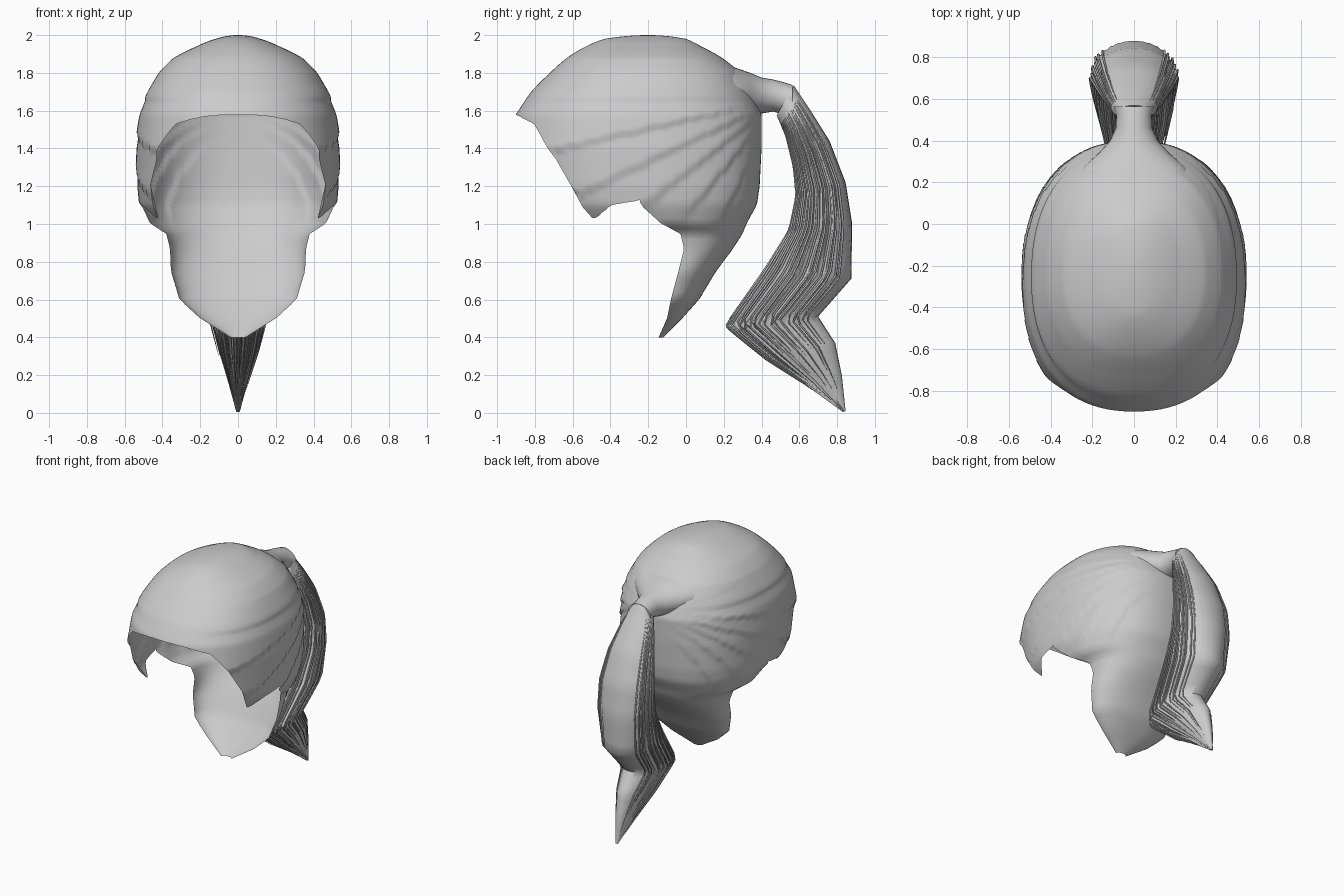
import bpy, bmesh, math, random
from mathutils import Vector

random.seed(4)
if "Cube" in bpy.data.objects:
    bpy.data.objects.remove(bpy.data.objects["Cube"], do_unlink=True)

grey = bpy.data.materials.new("hair_grey")
grey.use_nodes = True
grey.diffuse_color = (0.6, 0.6, 0.6, 1)
grey.node_tree.nodes["Principled BSDF"].inputs["Base Color"].default_value = (0.6, 0.6, 0.6, 1)


def lookup(rows, key):
    """Linear interpolation in rows whose first value ascends."""
    if key <= rows[0][0]:
        return rows[0][1:]
    for a, b in zip(rows, rows[1:]):
        if key <= b[0]:
            f = (key - a[0]) / (b[0] - a[0])
            return [p + (q - p) * f for p, q in zip(a[1:], b[1:])]
    return rows[-1][1:]


def finish(name, bm, angle):
    bmesh.ops.remove_doubles(bm, verts=bm.verts, dist=0.0005)
    bmesh.ops.recalc_face_normals(bm, faces=bm.faces)
    mesh = bpy.data.meshes.new(name)
    bm.to_mesh(mesh)
    bm.free()
    mesh.materials.append(grey)
    ob = bpy.data.objects.new(name, mesh)
    bpy.context.collection.objects.link(ob)
    bpy.ops.object.select_all(action='DESELECT')
    ob.select_set(True)
    bpy.context.view_layer.objects.active = ob
    bpy.ops.object.shade_smooth_by_angle(angle=math.radians(angle))


def skin(bm, rows, closed=False):
    """Bridge rows of points with quads."""
    grid = [[bm.verts.new(p) for p in row] for row in rows]
    n = len(rows[0])
    for a, b in zip(grid, grid[1:]):
        for i in range(n if closed else n - 1):
            j = (i + 1) % n
            bm.faces.new((a[i], a[j], b[j], b[i]))
    return grid


# Head sections: height, half width, centre y, front y, back y
HEAD = [(2.0, 0, -.2, -.2, -.2), (1.98, .12, -.2, -.43, .0), (1.94, .22, -.22, -.53, .08),
        (1.88, .34, -.23, -.63, .19), (1.8, .42, -.24, -.72, .29), (1.7, .475, -.25, -.82, .35),
        (1.58, .515, -.27, -.9, .4), (1.4, .53, -.27, -.93, .4), (1.2, .525, -.26, -.86, .39),
        (1.1, .51, -.24, -.82, .375), (1.0, .46, -.13, -.75, .32), (.95, .38, -.03, -.6, .3),
        (.87, .36, -.01, -.5, .25), (.75, .355, -.04, -.4, .16), (.6, .31, -.08, -.3, .07),
        (.5, .2, -.1, -.2, -.02), (.4, .04, -.145, -.16, -.12)]
DEPTH = [(math.sqrt(2 - r[0]),) + r[1:] for r in HEAD]
K_MAX = DEPTH[-1][0]
# Hairline: y, lowest height
HAIRLINE = [(-.9, 1.58), (-.8, 1.53), (-.72, 1.4), (-.6, 1.2), (-.53, 1.04), (-.48, 1.03),
            (-.4, 1.1), (-.24, 1.13), (-.17, 1.0), (-.02, .96)]


def head_point(deg, k):
    """Scalp point: azimuth from the back, k = root of the drop from the crown."""
    w, yc, yf, yb = lookup(DEPTH, k)
    t = math.radians(deg)
    s, c = math.sin(t), math.cos(t)
    depth = yb - yc if c > 0 else yc - yf
    x = math.copysign(abs(s) ** .88, s) * w
    y = yc + math.copysign(abs(c) ** .88, c) * depth
    return Vector((x, y, 2 - k * k))


def combed_point(deg, k):
    """Scalp point raised into shallow locks that radiate from the knot."""
    p = head_point(deg, k)
    fan = math.atan2(1.66 - p.z, .5 - p.y)
    fade = min(1, abs(p.x) / .4) ** 2 * max(0, min(1, (1.8 - p.z) * 4, (p.z - .95) * 6))
    lift = .014 * (fan * 4.5 % 1) * fade
    out = Vector((p.x, p.y + .25, 0))
    return p + out.normalized() * lift


def front_end(deg):
    """Where a front column meets the hairline."""
    k = .4
    while k < K_MAX:
        p = head_point(deg, k)
        if p.z < lookup(HAIRLINE, p.y)[0]:
            break
        k += .002
    return k


# Scalp cap: back sheet running down to the nape, front sheet cut at the hairline
ROWS = 90
bm = bmesh.new()
skin(bm, [[combed_point(i * 2, K_MAX * j / ROWS) for j in range(ROWS + 1)]
          for i in range(-45, 46)])
front = []
for i in range(45, 136):
    end = front_end(i * 2)
    front.append([combed_point(i * 2, min(end, K_MAX * j / ROWS)) for j in range(ROWS + 1)])
skin(bm, front)
finish("scalp_hair", bm, 60)

# Gathered neck leading into the tail: y, z, half width, half height
KNOT = [(.2, 1.745, .27, .1), (.27, 1.715, .25, .11), (.34, 1.69, .17, .11), (.4, 1.68, .115, .095),
        (.46, 1.68, .088, .085), (.52, 1.665, .085, .085), (.565, 1.655, .098, .08)]
bm = bmesh.new()
rows = []
for y, z, w, h in KNOT:
    rows.append([(w * math.cos(a), y, z + h * math.sin(a))
                 for a in (math.tau * i / 32 for i in range(32))])
bm.faces.new(skin(bm, rows, True)[-1])
finish("tail_knot", bm, 50)

# Tail sections: step, outer y z, inner y z, half width
TAIL = [(0, .57, 1.735, .48, 1.575, .09), (1, .66, 1.6, .53, 1.46, .14), (2, .76, 1.44, .57, 1.3, .18),
        (3, .845, 1.22, .585, 1.15, .205), (4, .88, 1.0, .55, .97, .205), (5, .875, .71, .42, .76, .19),
        (6, .7, .51, .21, .46, .14), (7, .79, .37, .43, .28, .1), (8, .825, .2, .63, .15, .055),
        (9, .845, .01, .83, .005, .01)]


def tail_point(step, ang, scale=1.0):
    oy, oz, iy, iz, w = lookup(TAIL, step)
    c, s = math.cos(ang) * scale, math.sin(ang) * scale
    return Vector((w * s, (oy + iy) / 2 + c * (oy - iy) / 2, (oz + iz) / 2 + c * (oz - iz) / 2))


# Tail core, smooth at the back with grooves on the sides and underside
bm = bmesh.new()
rows = []
for j in range(37):
    row = []
    for i in range(64):
        ang = math.tau * i / 64
        groove = .08 * min(1, j / 8) * min(1, 1.1 - math.cos(ang)) * (i % 2)
        row.append(tail_point(j / 4, ang, 1 - groove))
    rows.append(row)
grid = skin(bm, rows, True)
bm.faces.new(grid[0])
bm.faces.new(grid[-1])
finish("tail_core", bm, 60)

# Loose tapered strands on the sides and underside, ending at staggered lengths
curve = bpy.data.curves.new("tail_strands", 'CURVE')
curve.dimensions = '3D'
curve.bevel_depth = .006
curve.bevel_resolution = 1
curve.materials.append(grey)
for i in range(40):
    ang = .8 + (math.tau - 1.6) * i / 39 + random.uniform(-.03, .03)
    end = random.uniform(6.8, 8.7)
    spread = random.uniform(.98, 1.1)
    spline = curve.splines.new('POLY')
    spline.points.add(30)
    for j, point in enumerate(spline.points):
        f = j / 30
        point.co = (*tail_point(.4 + (end - .4) * f, ang, 1 + (spread - 1) * f), 1)
        point.radius = max(.1, math.sin(math.pi * f) ** .6 if 0 < f < 1 else 0)
strands = bpy.data.objects.new("tail_strands", curve)
bpy.context.collection.objects.link(strands)
